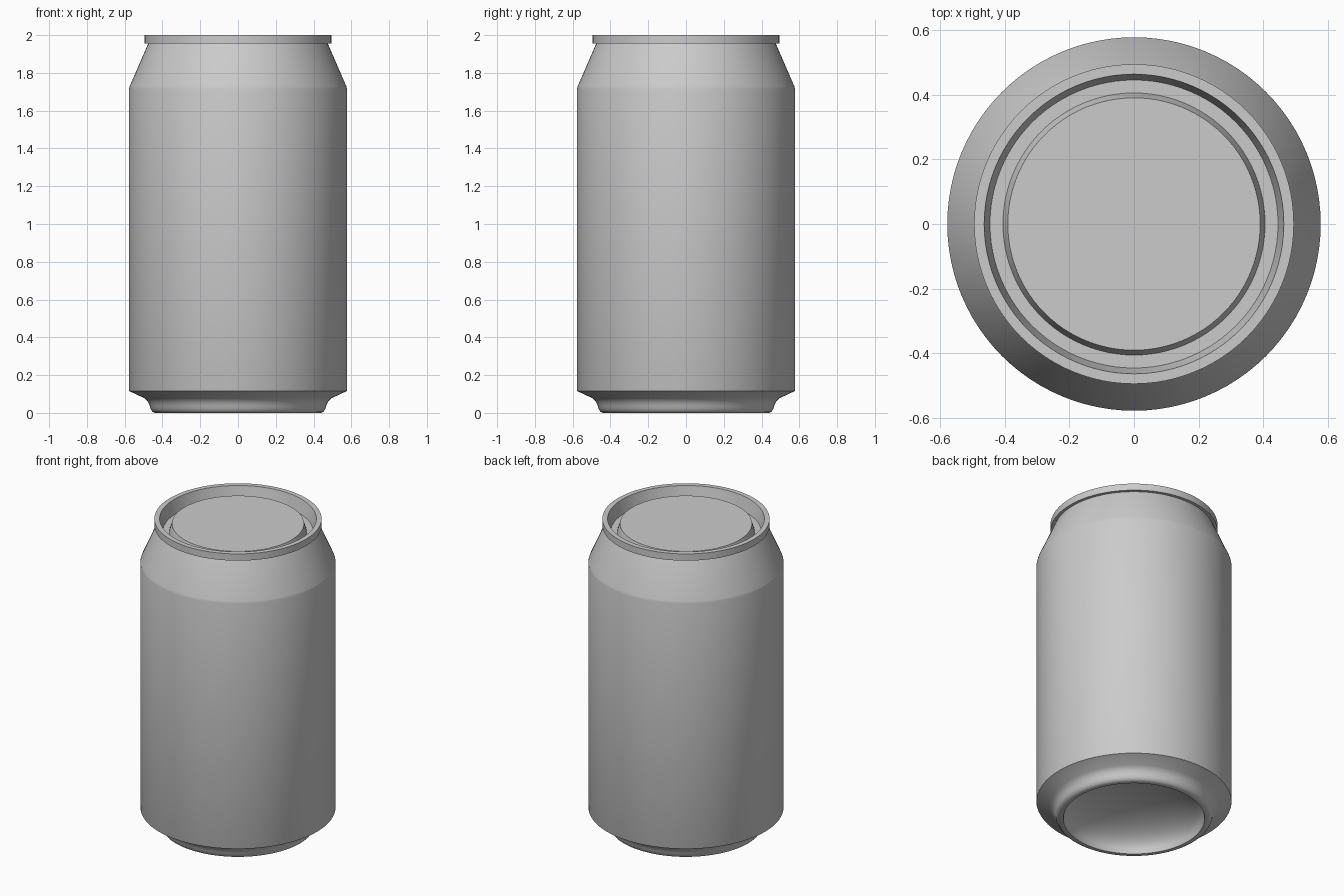
import bpy, bmesh, math

if "Cube" in bpy.data.objects:
    bpy.data.objects.remove(bpy.data.objects["Cube"], do_unlink=True)

SEGMENTS = 96

metal = bpy.data.materials.new("grey_metal")
metal.use_nodes = True
colour = (0.6, 0.6, 0.6, 1)
metal.diffuse_color = colour
metal.node_tree.nodes["Principled BSDF"].inputs["Base Color"].default_value = colour


def lathe(name, profile):
    """Spin a (radius, height) profile around z."""
    bm = bmesh.new()
    verts = [bm.verts.new((r, 0, z)) for r, z in profile]
    edges = [bm.edges.new(pair) for pair in zip(verts, verts[1:])]
    bmesh.ops.spin(bm, geom=verts + edges, cent=(0, 0, 0), axis=(0, 0, 1),
                   angle=math.tau, steps=SEGMENTS, use_duplicate=False)
    bmesh.ops.remove_doubles(bm, verts=bm.verts, dist=0.0005)
    bmesh.ops.recalc_face_normals(bm, faces=bm.faces)
    mesh = bpy.data.meshes.new(name)
    bm.to_mesh(mesh)
    bm.free()
    mesh.materials.append(metal)
    obj = bpy.data.objects.new(name, mesh)
    bpy.context.collection.objects.link(obj)
    bpy.ops.object.select_all(action='DESELECT')
    obj.select_set(True)
    bpy.context.view_layer.objects.active = obj
    bpy.ops.object.shade_smooth_by_angle(angle=math.radians(30))
    return obj


# Hollow dome under the base, from its centre out to the standing ring
steps = 12
dome = []
for i in range(steps + 1):
    a = math.pi / 2 * i / steps
    dome.append((0.414 * math.sin(a), 0.01 + 0.16 * math.cos(a)))

# Standing ring and curved foot
foot = [(0.418, 0), (0.44, 0), (0.452, 0.006), (0.461, 0.018), (0.466, 0.033),
        (0.472, 0.05), (0.482, 0.066), (0.498, 0.079), (0.575, 0.115)]

# Straight wall with a tight shoulder bend into the neck
wall = [(0.577, 0.12), (0.577, 1.715), (0.574, 1.728), (0.48, 1.945), (0.475, 1.956)]

# Rolled rim, sunken groove and raised lid panel
lid = [(0.494, 1.956), (0.494, 2.0), (0.463, 2.0), (0.445, 1.915),
       (0.405, 1.915), (0.39, 1.968), (0, 1.968)]

lathe("can", dome + foot + wall + lid)
